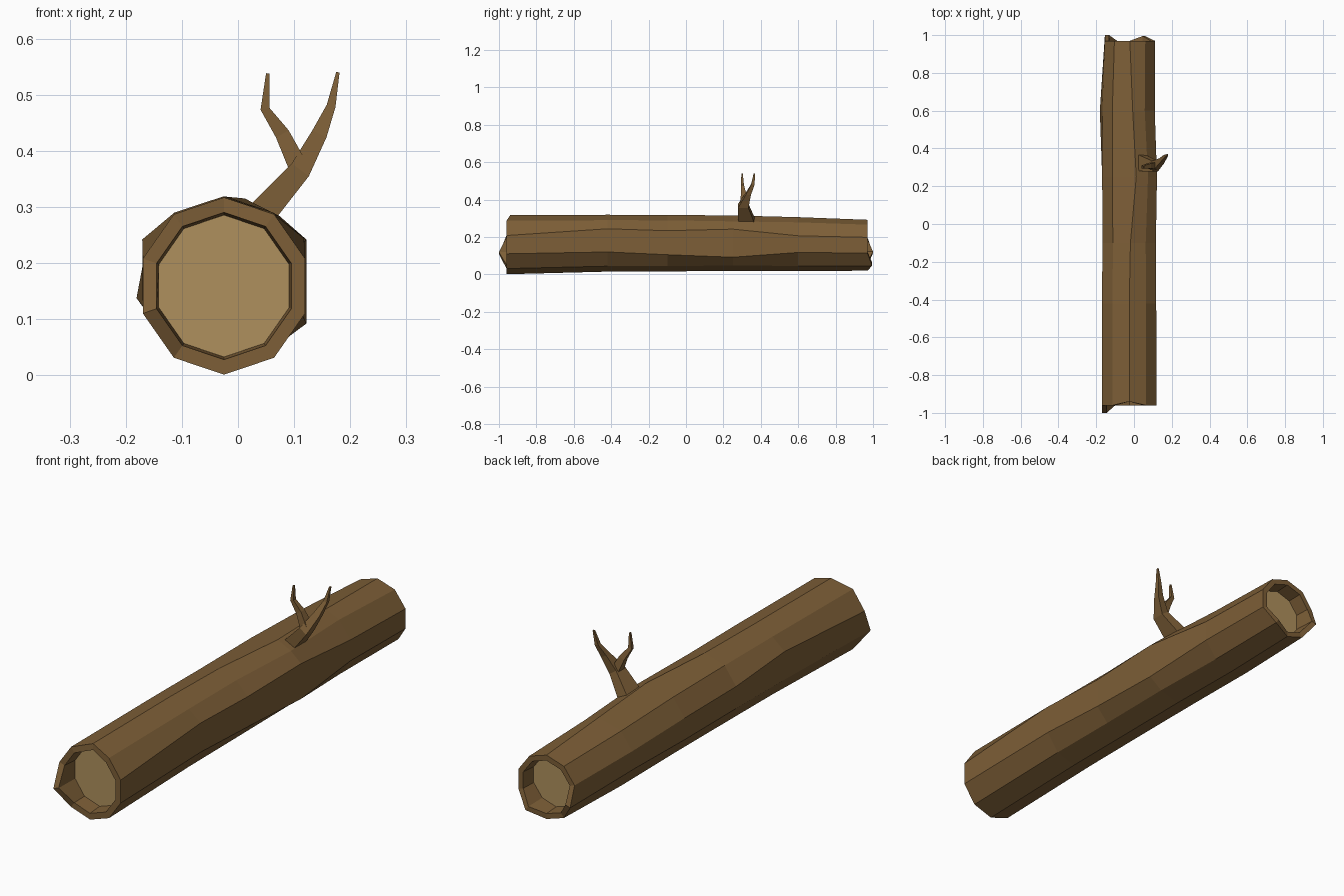
import bpy, bmesh, math
from mathutils import Vector

if "Cube" in bpy.data.objects:
    bpy.data.objects.remove(bpy.data.objects["Cube"])


def material(name, rgb):
    m = bpy.data.materials.new(name)
    m.diffuse_color = (*rgb, 1)
    m.use_nodes = True
    m.node_tree.nodes["Principled BSDF"].inputs["Base Color"].default_value = m.diffuse_color
    return m


bark = material("brown bark", (0.205, 0.113, 0.038))
wood = material("pale cut wood", (0.43, 0.28, 0.11))


def finish(name, bm, mats):
    bmesh.ops.recalc_face_normals(bm, faces=bm.faces)
    me = bpy.data.meshes.new(name)
    bm.to_mesh(me)
    bm.free()
    for m in mats:
        me.materials.append(m)
    ob = bpy.data.objects.new(name, me)
    bpy.context.collection.objects.link(ob)
    return ob


def bridge(bm, a, b):
    n = len(a)
    for i in range(n):
        bm.faces.new((a[i], a[(i + 1) % n], b[(i + 1) % n], b[i]))


# Log: ten-sided rings (y, centre x, centre z, radius x, radius z)
N = 10
RINGS = [(-0.96, -0.025, 0.159, 0.152, 0.158),
         (-0.42, -0.025, 0.167, 0.150, 0.152),
         (-0.10, -0.025, 0.167, 0.148, 0.151),
         (0.25, -0.026, 0.168, 0.150, 0.149),
         (0.60, -0.029, 0.162, 0.146, 0.144),
         (0.97, -0.022, 0.156, 0.139, 0.136)]
# Bulges: (ring, corner) -> (dx, dz); corner 0 is on top, counting towards +x
BULGE = {(1, 2): (0, 0.03), (2, 2): (0, 0.02), (3, 2): (0.005, 0.028), (3, 3): (0.005, -0.03),
         (1, 8): (-0.003, 0.028), (4, 7): (-0.013, 0.02), (3, 0): (0.038, -0.002),
         (3, 1): (0.012, -0.005), (4, 0): (0.022, 0), (2, 0): (0.006, 0), (2, 3): (0, -0.015)}
# Ragged rim offsets along y
RAGGED = {0: {7: -0.04, 0: 0.02}, 5: {7: 0.03, 4: 0.025}}


def ring(bm, i, scale=1.0, shift=0.0, ragged=True):
    y, cx, cz, rx, rz = RINGS[i]
    out = []
    for k in range(N):
        a = math.tau * k / N
        dx, dz = BULGE.get((i, k), (0, 0))
        dy = RAGGED.get(i, {}).get(k, 0) if ragged else 0
        out.append(bm.verts.new((cx + rx * scale * math.sin(a) + dx, y + shift + dy,
                                 cz + rz * scale * math.cos(a) + dz)))
    return out


bm = bmesh.new()
body = [ring(bm, i) for i in range(len(RINGS))]
for a, b in zip(body, body[1:]):
    bridge(bm, a, b)
# Rim and recessed cut face at each end
for i, inward in ((0, 1), (5, -1)):
    lip = ring(bm, i, 0.83)
    floor = ring(bm, i, 0.80, 0.065 * inward, False)
    bridge(bm, body[i], lip)
    bridge(bm, lip, floor)
    bm.faces.new(floor).material_index = 1
finish("log", bm, [bark, wood])


# Branch: four-sided tapered sweep through (x, y, z, half width, half depth)
def twig(name, pts):
    bm = bmesh.new()
    pos = [Vector(p[:3]) for p in pts]
    rows = []
    for i, p in enumerate(pts):
        d = pos[min(i + 1, len(pts) - 1)] - pos[max(i - 1, 0)]
        side = Vector((d.z, 0, -d.x)).normalized() * p[3]
        deep = Vector((0, p[4], 0))
        rows.append([bm.verts.new(pos[i] + side * s + deep * t)
                     for s, t in ((1, 1), (1, -1), (-1, -1), (-1, 1))])
    for a, b in zip(rows, rows[1:]):
        bridge(bm, a, b)
    bm.faces.new(rows[0])
    bm.faces.new(rows[-1])
    finish(name, bm, [bark])


twig("branch", [(0.035, 0.325, 0.28, 0.026, 0.045), (0.111, 0.306, 0.366, 0.019, 0.028),
                (0.145, 0.333, 0.43, 0.014, 0.014), (0.166, 0.357, 0.48, 0.008, 0.009),
                (0.178, 0.366, 0.54, 0.003, 0.004)])
twig("side_twig", [(0.107, 0.308, 0.372, 0.017, 0.02), (0.079, 0.308, 0.43, 0.013, 0.013),
                   (0.048, 0.302, 0.475, 0.008, 0.008), (0.053, 0.30, 0.538, 0.003, 0.004)])
